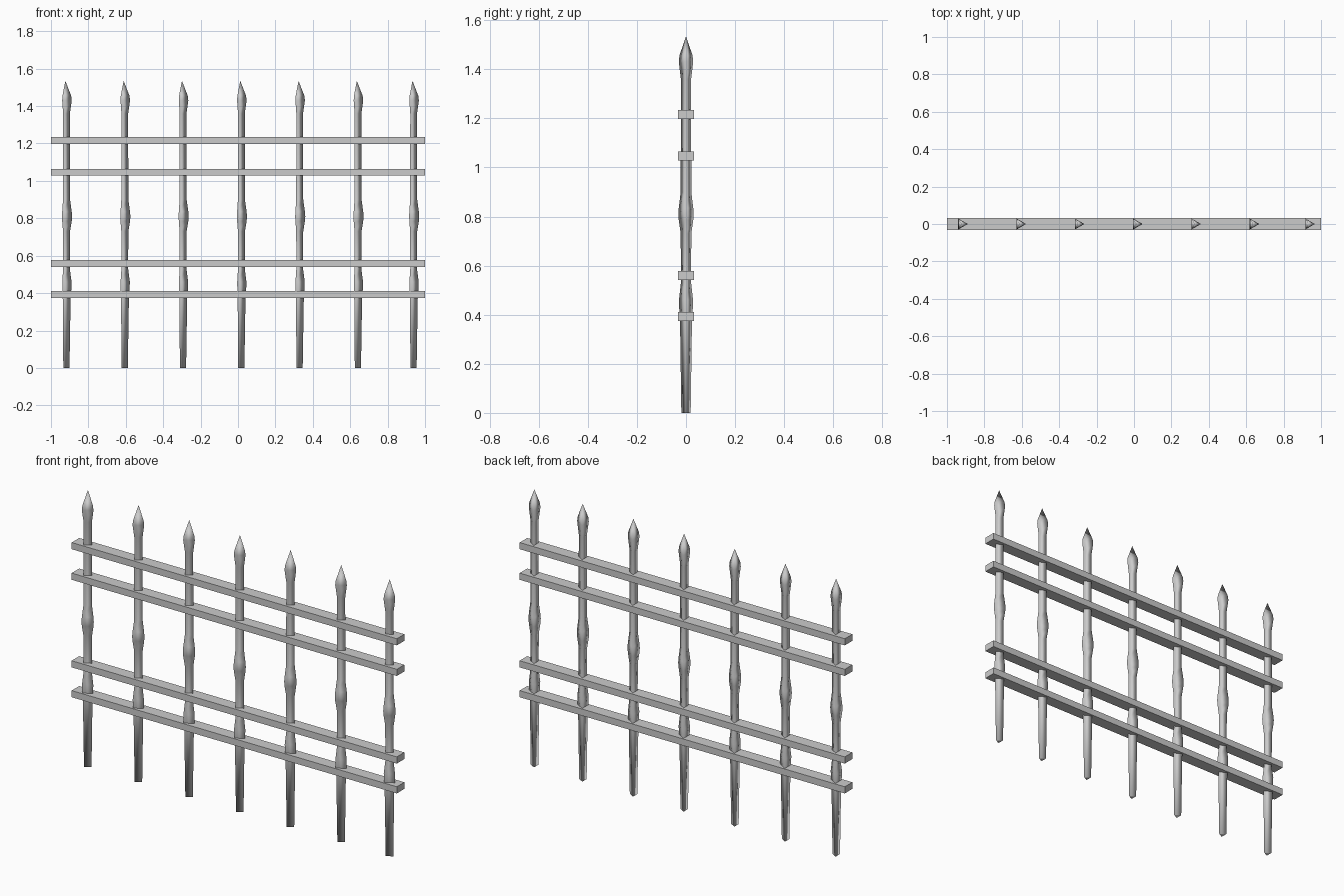
import bpy
import bmesh
from math import cos, sin, tau

if "Cube" in bpy.data.objects:
    bpy.data.objects.remove(bpy.data.objects["Cube"], do_unlink=True)

grey = bpy.data.materials.new("iron grey")
grey.use_nodes = True
grey.diffuse_color = (0.6, 0.6, 0.6, 1)
grey.node_tree.nodes["Principled BSDF"].inputs["Base Color"].default_value = (0.6, 0.6, 0.6, 1)


def finish(bm, name, smooth):
    bmesh.ops.recalc_face_normals(bm, faces=bm.faces)
    for f in bm.faces:
        f.smooth = smooth
    mesh = bpy.data.meshes.new(name)
    bm.to_mesh(mesh)
    bm.free()
    mesh.materials.append(grey)
    obj = bpy.data.objects.new(name, mesh)
    bpy.context.collection.objects.link(obj)
    return obj


# Three-sided picket: (height, radius) rings closed by a pointed tip
PROFILE = [(0, 0.022), (0.37, 0.028), (0.4, 0.031), (0.46, 0.033), (0.53, 0.024),
           (0.73, 0.025), (0.785, 0.034), (0.81, 0.036), (0.835, 0.034),
           (0.9, 0.025), (1.36, 0.024), (1.43, 0.034), (1.455, 0.031)]
TIP = 1.535


def picket(name, x):
    bm = bmesh.new()
    rings = [[bm.verts.new((r * cos(i * tau / 3), r * sin(i * tau / 3), z))
              for i in range(3)] for z, r in PROFILE]
    for low, high in zip(rings, rings[1:]):
        for i in range(3):
            j = (i + 1) % 3
            bm.faces.new((low[i], low[j], high[j], high[i]))
    tip = bm.verts.new((0, 0, TIP))
    for i in range(3):
        bm.faces.new((rings[-1][i], rings[-1][(i + 1) % 3], tip))
    bm.faces.new(rings[0])
    obj = finish(bm, name, True)
    obj.location.x = x


# Pickets, evenly spaced except the last one
for n in range(7):
    picket(f"picket_{n + 1}", 0.933 if n == 6 else -0.923 + 0.3117 * n)

# Horizontal rails
for n, z in enumerate((0.393, 0.559, 1.046, 1.216)):
    bm = bmesh.new()
    bmesh.ops.create_cube(bm, size=1)
    bmesh.ops.scale(bm, vec=(2, 0.066, 0.037), verts=bm.verts)
    finish(bm, f"rail_{n + 1}", False).location.z = z
